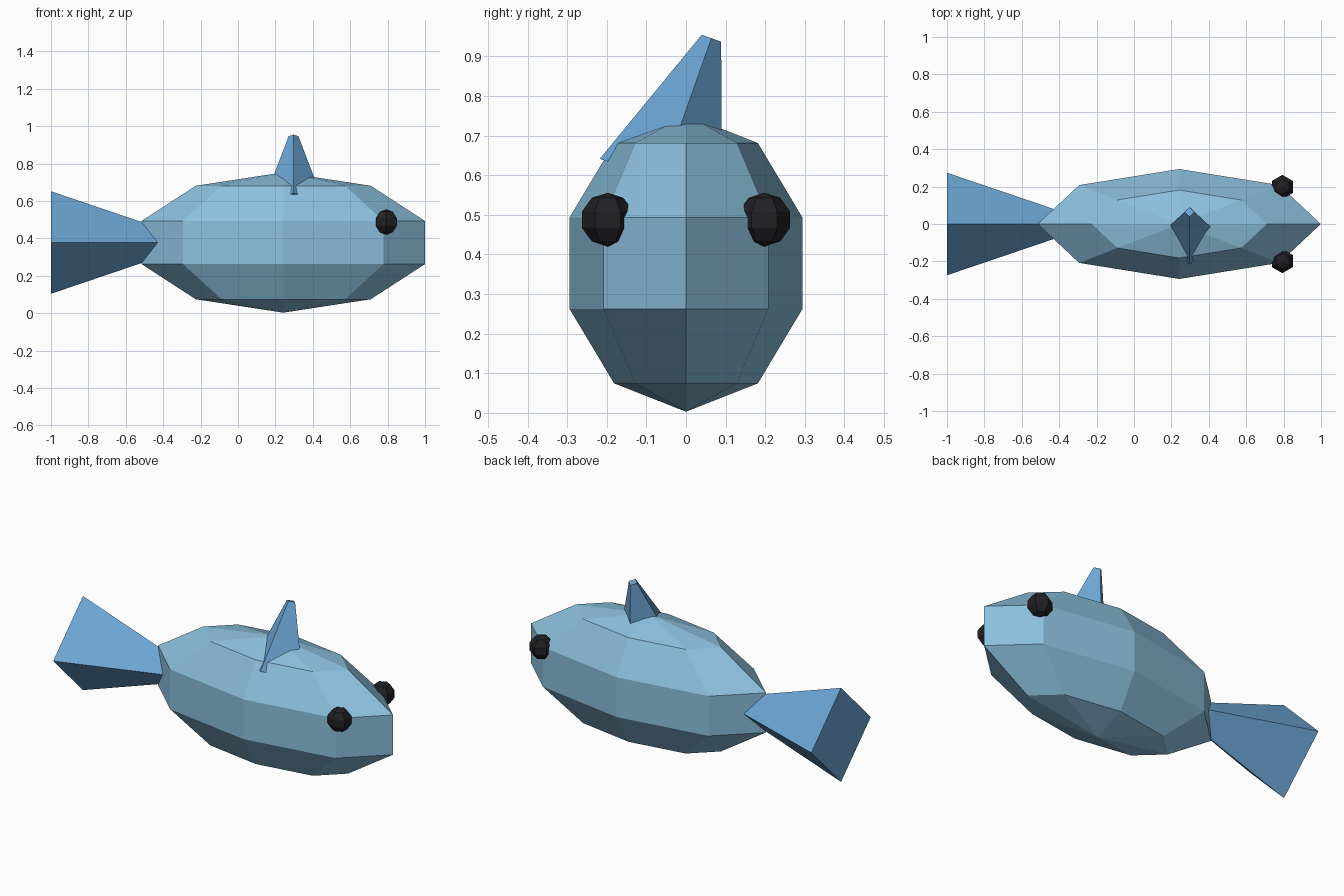
import bpy
import bmesh
from math import radians
from mathutils import Matrix, Vector

if "Cube" in bpy.data.objects:
    bpy.data.objects.remove(bpy.data.objects["Cube"])


def material(name, color):
    mat = bpy.data.materials.new(name)
    mat.diffuse_color = (*color, 1)
    mat.use_nodes = True
    mat.node_tree.nodes["Principled BSDF"].inputs["Base Color"].default_value = mat.diffuse_color
    return mat


def add_object(name, bm, mat, matrix):
    mesh = bpy.data.meshes.new(name)
    bm.to_mesh(mesh)
    bm.free()
    mesh.transform(matrix)
    mesh.materials.append(mat)
    obj = bpy.data.objects.new(name, mesh)
    bpy.context.collection.objects.link(obj)
    return obj


def ball(name, segments, center, radii, mat):
    bm = bmesh.new()
    bmesh.ops.create_uvsphere(bm, u_segments=segments, v_segments=5, radius=1)
    matrix = Matrix.Translation(center) @ Matrix.Diagonal((*radii, 1))
    return add_object(name, bm, mat, matrix)


def fin(name, base_center, rotation, base_radius, tip_radius, length, mat):
    # four-sided tapered cone with its base at base_center
    bm = bmesh.new()
    bmesh.ops.create_cone(bm, cap_ends=True, segments=4, radius1=base_radius,
                          radius2=tip_radius, depth=length)
    bmesh.ops.translate(bm, verts=bm.verts, vec=Vector((0, 0, length / 2)))
    return add_object(name, bm, mat, Matrix.Translation(base_center) @ rotation)


body_blue = material("body_blue", (0.26, 0.53, 0.73))
fin_blue = material("fin_blue", (0.15, 0.38, 0.66))
eye_black = material("eye_black", (0.015, 0.015, 0.018))

# Body: stretched low-poly ball
ball("body", 8, (0.242, 0, 0.378), (0.796, 0.309, 0.375), body_blue)

# Tail: wide end at the back, tapering into the body
fin("tail_fin", (-1, 0, 0.378), Matrix.Rotation(radians(90), 4, 'Y'),
    0.274, 0.04, 0.69, fin_blue)

# Top fin leaning towards +y
fin("top_fin", (0.297, -0.063, 0.587), Matrix.Rotation(radians(-19.5), 4, 'X'),
    0.164, 0.026, 0.381, fin_blue)

# Eyes on both sides
for side, name in ((-1, "eye_front"), (1, "eye_back")):
    ball(name, 6, (0.793, side * 0.198, 0.488), (0.068, 0.068, 0.068), eye_black)
